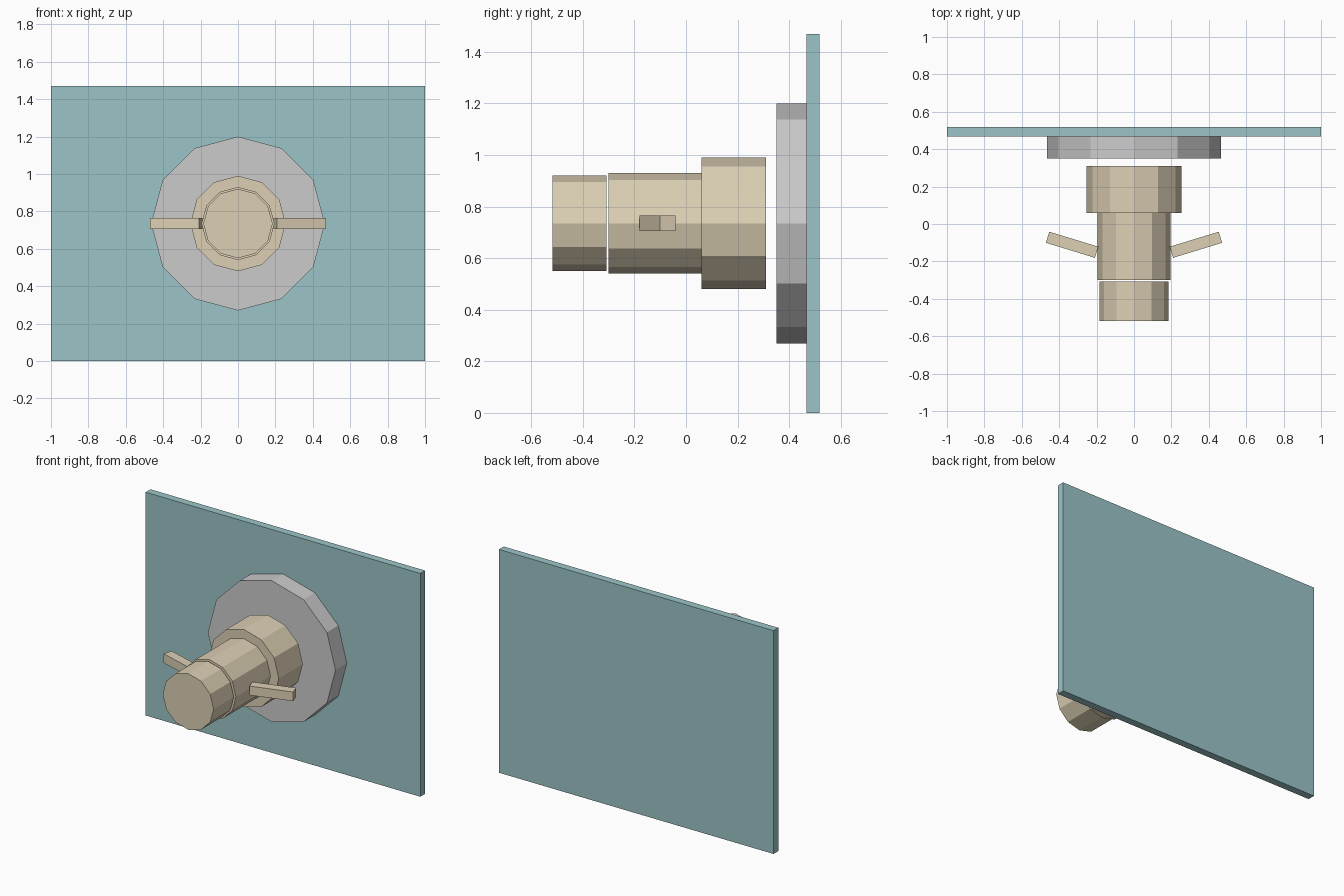
import bpy
from math import radians

if "Cube" in bpy.data.objects:
    bpy.data.objects.remove(bpy.data.objects["Cube"])

ZC = 0.735  # height of the shared axis


def material(name, rgb):
    m = bpy.data.materials.new(name)
    m.diffuse_color = (*rgb, 1)
    m.use_nodes = True
    m.node_tree.nodes["Principled BSDF"].inputs["Base Color"].default_value = m.diffuse_color
    return m


teal = material("teal_paint", (0.33, 0.56, 0.58))
tan = material("tan_paint", (0.72, 0.63, 0.46))


def finish(name, mat):
    ob = bpy.context.object
    ob.name = name
    if mat:
        ob.data.materials.append(mat)
    return ob


def box(name, centre, size, mat, turn=0):
    bpy.ops.mesh.primitive_cube_add(size=1, location=centre, rotation=(0, 0, turn))
    bpy.context.object.scale = size
    return finish(name, mat)


def drum(name, radius, y0, y1, mat=None):
    # 12-sided cylinder along y, with a corner at the top
    bpy.ops.mesh.primitive_cylinder_add(
        vertices=12, radius=radius, depth=y1 - y0,
        location=(0, (y0 + y1) / 2, ZC), rotation=(radians(90), 0, 0))
    return finish(name, mat)


# wall plate and grey flange
box("wall_plate", (0, 0.493, ZC), (2, 0.05, 1.47), teal)
drum("flange", 0.465, 0.35, 0.468)

# stepped valve body
drum("body_base", 0.255, 0.06, 0.31, tan)
drum("body_middle", 0.195, -0.30, 0.06, tan)
drum("body_cap", 0.185, -0.518, -0.308, tan)

# swept-back side handles
for side, label in ((1, "right"), (-1, "left")):
    box("handle_" + label, (side * 0.331, -0.111, ZC),
        (0.274, 0.062, 0.06), tan, side * radians(17))
